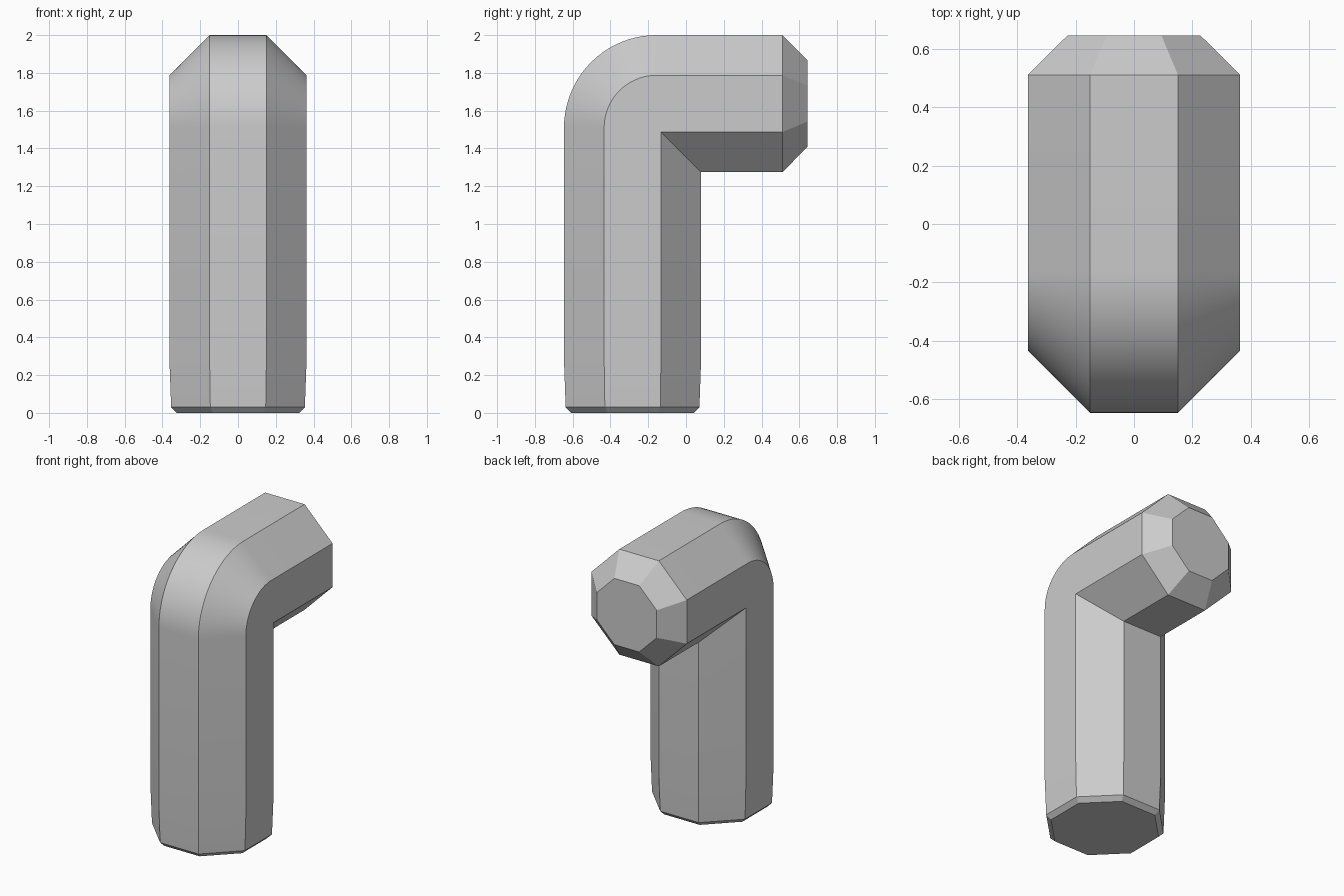
import bpy, bmesh, math

cube = bpy.data.objects.get("Cube")
if cube:
    bpy.data.objects.remove(cube, do_unlink=True)

HALF = 0.363                      # octagon half width
AXIS_Y, AXIS_Z = -0.283, 1.637    # centre lines of the upright and the arm
BEND = 0.127                      # bend radius on the centre line
STEPS = 20

# Octagonal section: x is across, d points to the outside of the bend
corner_radius = HALF / math.cos(math.pi / 8)
section = [(corner_radius * math.cos(math.radians(22.5 + 45 * i)),
            corner_radius * math.sin(math.radians(22.5 + 45 * i))) for i in range(8)]


def upright_ring(z, half):
    s = half / HALF
    return [(x * s, AXIS_Y - d * s, z) for x, d in section]


def arm_ring(y, half):
    s = half / HALF
    return [(x * s, y, AXIS_Z + d * s) for x, d in section]


def bend_ring(angle):
    # Outer edges follow an arc, inner edges meet in a mitred corner
    ring = []
    for x, d in section:
        r = max(BEND + d, 0)
        cy, cz = AXIS_Y - d + r, AXIS_Z + d - r
        ring.append((x, cy - r * math.cos(angle), cz + r * math.sin(angle)))
    return ring


# Foot chamfer, slight taper, bend, arm, end chamfer
rings = [upright_ring(0, 0.325), upright_ring(0.03, 0.354), upright_ring(0.28, HALF)]
rings += [bend_ring(math.pi / 2 * i / STEPS) for i in range(STEPS + 1)]
rings += [arm_ring(0.51, HALF), arm_ring(0.644, 0.228)]

bm = bmesh.new()
loops = [[bm.verts.new(p) for p in ring] for ring in rings]
for a, b in zip(loops, loops[1:]):
    for i in range(8):
        j = (i + 1) % 8
        bm.faces.new((a[i], a[j], b[j], b[i]))
bm.faces.new(loops[0])
bm.faces.new(loops[-1])
bmesh.ops.remove_doubles(bm, verts=bm.verts, dist=0.0005)
bmesh.ops.recalc_face_normals(bm, faces=bm.faces)

mesh = bpy.data.meshes.new("bent_octagonal_bar")
bm.to_mesh(mesh)
bm.free()
bar = bpy.data.objects.new("bent_octagonal_bar", mesh)
bpy.context.collection.objects.link(bar)

# Plain grey
grey = bpy.data.materials.new("plain_grey")
grey.use_nodes = True
colour = (0.6, 0.6, 0.6, 1)
grey.diffuse_color = colour
grey.node_tree.nodes["Principled BSDF"].inputs["Base Color"].default_value = colour
mesh.materials.append(grey)

bpy.ops.object.select_all(action='DESELECT')
bar.select_set(True)
bpy.context.view_layer.objects.active = bar
bpy.ops.object.shade_smooth_by_angle(angle=math.radians(28))
